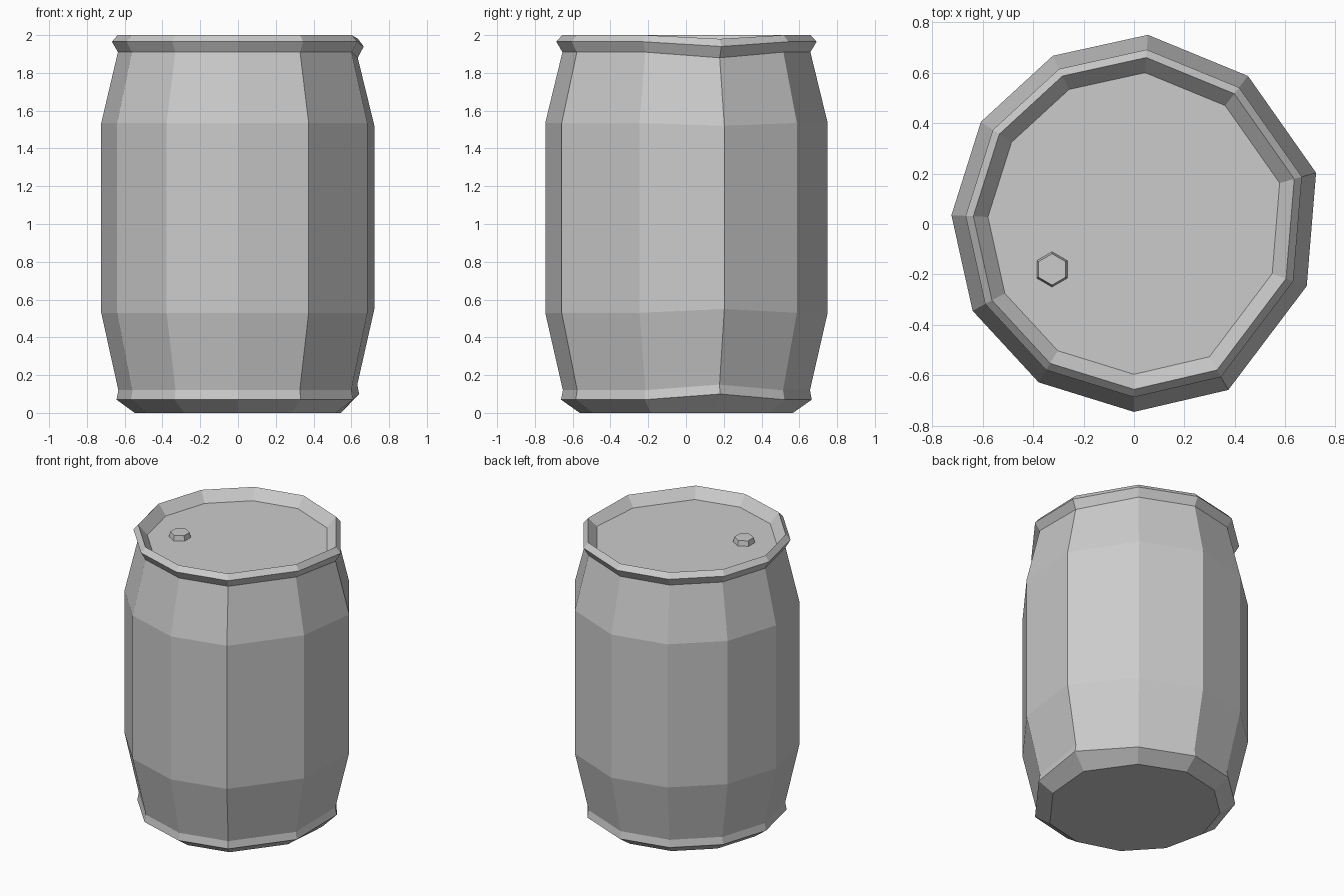
import bpy, bmesh, math

if "Cube" in bpy.data.objects:
    bpy.data.objects.remove(bpy.data.objects["Cube"])

# Uneven eleven-sided outline at the widest part of the barrel
outline = [(0.055, 0.75), (0.452, 0.587), (0.722, 0.203), (0.685, -0.246),
           (0.374, -0.658), (0.0, -0.745), (-0.378, -0.628), (-0.64, -0.344),
           (-0.724, 0.035), (-0.607, 0.405), (-0.322, 0.667)]
DENT = 2  # corner where the rims are knocked in

# Profile: scale of outline, height, height shift at the dented corner
profile = [(0.755, 0.0, 0.0), (0.888, 0.07, 0.03), (0.875, 0.12, 0.03),
           (1.0, 0.53, 0.02), (1.0, 1.535, -0.015), (0.878, 1.91, -0.03),
           (0.922, 1.965, -0.025), (0.88, 2.0, -0.02), (0.80, 1.93, 0.0)]


def loft(name, rings):
    """Skin a stack of matching rings and cap both ends."""
    bm = bmesh.new()
    loops = [[bm.verts.new(p) for p in ring] for ring in rings]
    for a, b in zip(loops, loops[1:]):
        n = len(a)
        for i in range(n):
            j = (i + 1) % n
            bm.faces.new((a[i], a[j], b[j], b[i]))
    bm.faces.new(loops[0])
    bm.faces.new(loops[-1])
    bmesh.ops.recalc_face_normals(bm, faces=bm.faces)
    mesh = bpy.data.meshes.new(name)
    bm.to_mesh(mesh)
    bm.free()
    obj = bpy.data.objects.new(name, mesh)
    bpy.context.collection.objects.link(obj)
    return obj


# Barrel body with rims and recessed lid
loft("barrel_body", [[(x * s, y * s, z + (dz if i == DENT else 0))
                      for i, (x, y) in enumerate(outline)]
                     for s, z, dz in profile])


# Hexagonal bung cap on the lid
def hexagon(cx, cy, r, z):
    return [(cx + r * math.cos(math.radians(90 + 60 * i)),
             cy + r * math.sin(math.radians(90 + 60 * i)), z) for i in range(6)]


loft("bung_cap", [hexagon(-0.325, -0.18, 0.071, 1.925),
                  hexagon(-0.325, -0.18, 0.062, 1.965)])
